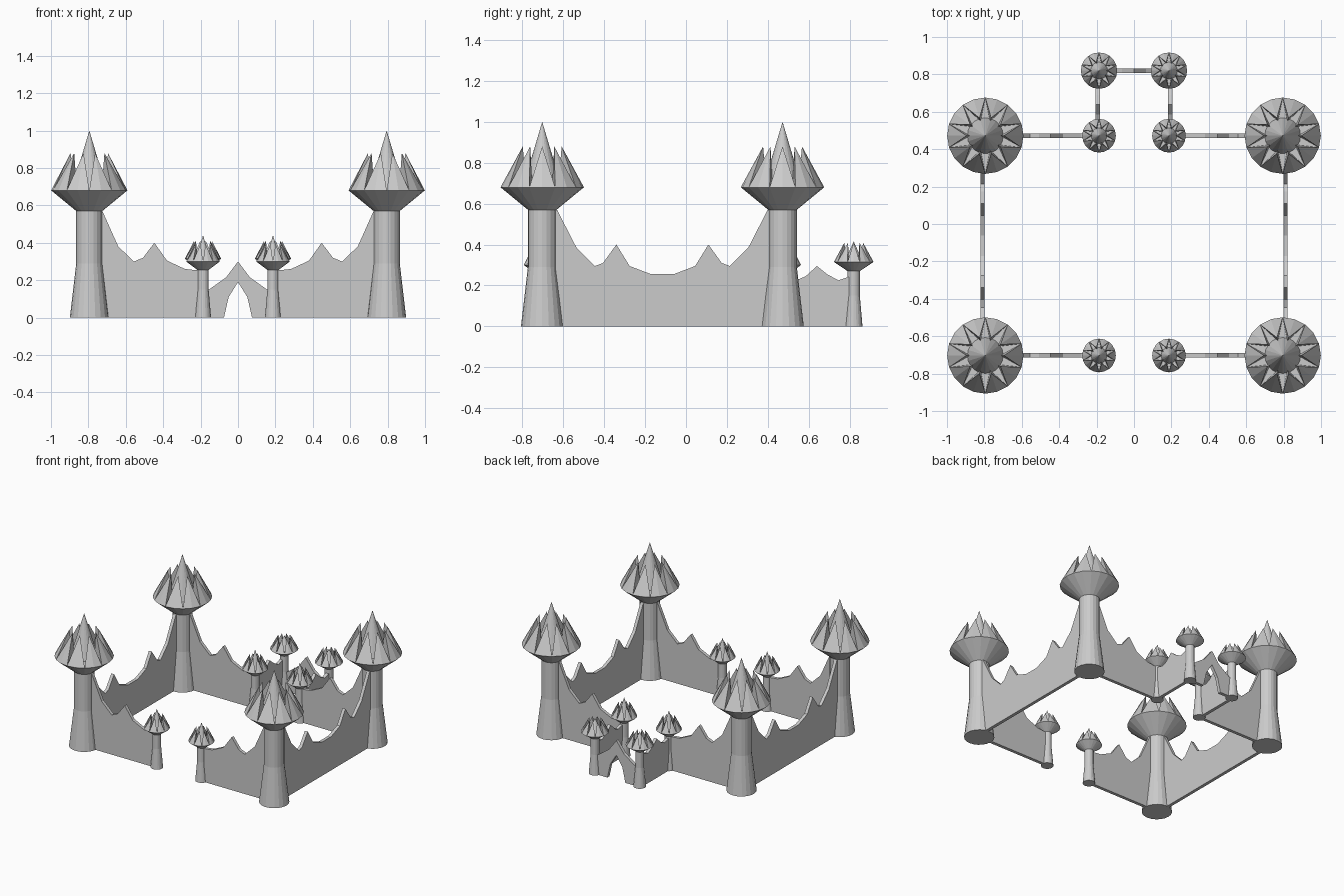
import bpy, bmesh
from math import sin, cos, pi

if "Cube" in bpy.data.objects:
    bpy.data.objects.remove(bpy.data.objects["Cube"])

PETALS = 10
SIDES = PETALS * 2


def finish(bm, name):
    bmesh.ops.recalc_face_normals(bm, faces=bm.faces)
    me = bpy.data.meshes.new(name)
    bm.to_mesh(me)
    bm.free()
    ob = bpy.data.objects.new(name, me)
    bpy.context.collection.objects.link(ob)
    return ob


def polar(x, y, r, a, z):
    return (x + r * cos(a), y + r * sin(a), z)


def lathe(name, x, y, profile):
    """Flat-faced solid turned from (radius, z) pairs; radius 0 makes a point."""
    bm = bmesh.new()
    rings = []
    for r, z in profile:
        n = SIDES if r > 0 else 1
        rings.append([bm.verts.new(polar(x, y, r, 2 * pi * i / SIDES, z)) for i in range(n)])
    for a, b in zip(rings, rings[1:]):
        for i in range(SIDES):
            j = (i + 1) % SIDES
            bm.faces.new([a[i], a[j], b[0]] if len(b) == 1 else [a[i], a[j], b[j], b[i]])
    for ring in (rings[0], rings[-1]):
        if len(ring) > 1:
            bm.faces.new(ring)
    return finish(bm, name)


def tower(name, x, y, base, waist, neck, waist_z, neck_z, rim, rim_z, petal_z, tip_z):
    # shaft and flared cup
    lathe(name + "_shaft", x, y, [(base, 0), (waist, waist_z), (neck, neck_z), (rim, rim_z)])
    # central spire
    lathe(name + "_spire", x, y, [(rim * .47, rim_z), (0, tip_z)])
    # ring of leaning spikes, wide at the rim and narrow at the spire
    bm = bmesh.new()
    step = pi / PETALS
    for i in range(PETALS):
        a = 2 * step * i
        outer = [bm.verts.new(polar(x, y, rim, a + k * step, rim_z)) for k in (-1, 0, 1)]
        inner = bm.verts.new(polar(x, y, rim * .4, a, rim_z))
        tip = bm.verts.new(polar(x, y, rim * .49, a, petal_z))
        loop = outer + [inner]
        bm.faces.new(loop)
        for k in range(4):
            bm.faces.new([loop[k], loop[(k + 1) % 4], tip])
    finish(bm, name + "_spikes")


def wall(name, outline, at, along_x=True, thick=.024):
    """Slab from an outline of (distance, z) points."""
    bm = bmesh.new()
    place = (lambda u, d, z: (u, d, z)) if along_x else (lambda u, d, z: (d, u, z))
    a, b = [[bm.verts.new(place(u, at + s * thick / 2, z)) for u, z in outline] for s in (-1, 1)]
    bm.faces.new(a)
    bm.faces.new(b)
    for i in range(len(a)):
        j = (i + 1) % len(a)
        bm.faces.new([a[i], a[j], b[j], b[i]])
    finish(bm, name)


FRONT, BACK, REAR = -.703, .472, .82
MID = (FRONT + BACK) / 2

# wall crests
crest = [(.795, .57), (.725, .57), (.64, .38), (.556, .30), (.508, .32), (.447, .40),
         (.38, .305), (.284, .26), (.19, .25)]
half_side = [(.588, .57), (.515, .57), (.42, .385), (.33, .295), (.29, .31), (.225, .40),
             (.16, .295), (.055, .255)]
side = ([(MID - .588, 0)] + [(MID - u, z) for u, z in half_side]
        + [(MID + u, z) for u, z in reversed(half_side)] + [(MID + .588, 0)])
porch = [(BACK, 0), (BACK, .25), (.55, .23), (.585, .245), (.64, .295), (.69, .255),
         (.745, .225), (REAR, .25), (REAR, 0)]

for s, tag in ((-1, "left"), (1, "right")):
    for y, end in ((FRONT, "front"), (BACK, "back")):
        tower(f"{tag}_{end}_corner_tower", s * .795, y, .104, .07, .07, .29, .57,
              .204, .68, .88, 1.0)
        tower(f"{tag}_{end}_turret", s * .187, y, .043, .03, .03, .15, .255,
              .09, .30, .395, .44)
        wall(f"{tag}_{end}_wall",
             [(s * u, z) for u, z in [(.795, 0)] + crest + [(.19, 0)]], y)
    tower(f"{tag}_gate_turret", s * .187, REAR, .043, .03, .03, .15, .27,
          .097, .315, .41, .415)
    wall(f"{tag}_side_wall", side, s * .81, False)
    wall(f"{tag}_porch_wall", porch, s * .193, False)

# rear gate wall with pointed arch opening
half_gate = [(.075, 0), (.19, 0), (.19, .15), (.155, .15), (.064, .215)]
half_arch = [(.05, .11)]
gate = ([(0, .19)] + half_arch + half_gate + [(0, .30)]
        + [(-u, z) for u, z in reversed(half_arch + half_gate)])
wall("gate_arch", gate, REAR)
